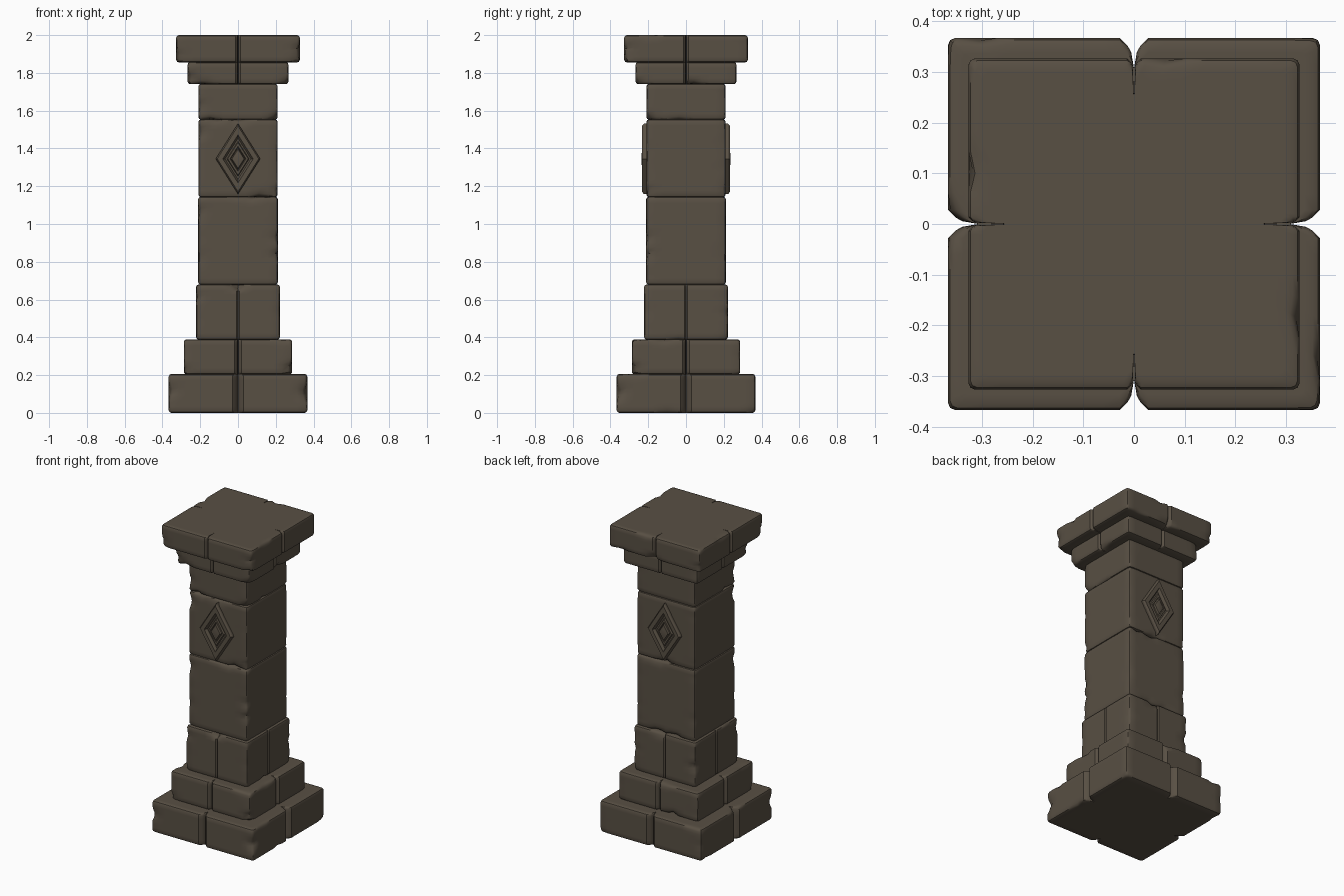
import bpy, bmesh, math, random
from mathutils import Vector, noise

if "Cube" in bpy.data.objects:
    bpy.data.objects.remove(bpy.data.objects["Cube"])

random.seed(7)
stone = bpy.data.materials.new("dark brown stone")
stone.diffuse_color = (0.098, 0.079, 0.057, 1)
stone.use_nodes = True
stone.node_tree.nodes["Principled BSDF"].inputs["Base Color"].default_value = stone.diffuse_color


def finish(bm, name, angle):
    bmesh.ops.remove_doubles(bm, verts=bm.verts, dist=1e-5)
    me = bpy.data.meshes.new(name)
    bm.to_mesh(me)
    bm.free()
    me.materials.append(stone)
    ob = bpy.data.objects.new(name, me)
    bpy.context.collection.objects.link(ob)
    bpy.ops.object.select_all(action='DESELECT')
    ob.select_set(True)
    bpy.context.view_layer.objects.active = ob
    bpy.ops.object.shade_smooth_by_angle(angle=math.radians(angle))
    return ob


def loft(bm, rings):
    # bridge closed rings of points and cap both ends
    vs = [[bm.verts.new(p) for p in r] for r in rings]
    n = len(vs[0])
    for a, b in zip(vs, vs[1:]):
        for j in range(n):
            k = (j + 1) % n
            bm.faces.new((a[j], a[k], b[k], b[j]))
    bm.faces.new(vs[0][::-1])
    bm.faces.new(vs[-1])


def section(h, z, inset, groove, c=0.014):
    # square outline with eased corners and an optional notch in each side
    n = max(8, round(h / 0.022))
    e = h - c
    side = [(-e + 2 * e * i / n, 0) for i in range(n + 1)]
    if groove:
        w, d = groove
        side = [s for s in side if abs(s[0]) > w * 1.2]
        side += [(-w, 0), (-w * .45, w * .55), (-w * .2, w), (0, d),
                 (w * .2, w), (w * .45, w * .55), (w, 0)]
        side.sort()
    s = (h - inset) / h
    pts = [(t * s if abs(t) > 0.04 else t, -(h - inset) + max(0, d - inset * (d > w if groove else 0)))
           for t, d in side]
    m = (h - .3 * c) * s
    pts.append((m, -m))
    out = []
    for q in range(4):
        co, si = ((1, 0), (0, 1), (-1, 0), (0, -1))[q]
        out += [Vector((x * co - y * si, x * si + y * co, z)) for x, y in pts]
    return out


def block(name, z0, z1, h, groove=None, chips=6):
    b = 0.014
    steps = max(4, round((z1 - z0) / 0.022))
    levels = [(z0, 0.09), (z0, 0.05), (z0, b), (z0 + .3 * b, .3 * b)]
    levels += [(z0 + b + (z1 - z0 - 2 * b) * i / steps, 0) for i in range(steps + 1)]
    levels += [(z1 - .3 * b, .3 * b), (z1, b), (z1, 0.03), (z1, 0.05), (z1, 0.09)]
    bm = bmesh.new()
    loft(bm, [section(h, z, i, groove) for z, i in levels])
    # chipped and worn edges
    spots = []
    for i in range(chips):
        t = random.uniform(-h, h)
        z = random.choice((z0, z1, z1))
        if i % 3 == 0:
            t, z = h, random.uniform(z0, z1)
        x, y = random.choice(((t, -h), (h, t), (-t, h), (-h, -t)))
        spots.append((Vector((x, y, z)), random.uniform(.025, .045), random.uniform(.007, .014)))
    zm = (z0 + z1) / 2
    for v in bm.verts:
        p = v.co.copy()
        inward = Vector((-p.x, -p.y, 0)).normalized()
        lift = Vector((0, 0, 1 if p.z < zm else -1)) * (0.6 if z0 > 0 or p.z > zm else 0)
        for c, r, d in spots:
            f = 1 - (p - c).length / r
            if f > 0:
                v.co += (inward + lift) * d * min(1, f * 1.6)
        # gentle wear along the upright corners
        if min(abs(p.x), abs(p.y)) > h - 0.03:
            v.co += inward * max(0, noise.noise(p * 14)) * 0.008
    return finish(bm, name, 40)


# stepped base
block("base_slab", 0.0, 0.206, 0.367, (0.028, 0.06), 10)
block("base_step", 0.204, 0.389, 0.287, (0.018, 0.05), 8)
block("plinth", 0.387, 0.68, 0.222, (0.007, 0.012), 8)
# shaft
block("shaft_lower", 0.678, 1.144, 0.211, None, 9)
block("shaft_emblem_block", 1.142, 1.554, 0.21, None, 7)
block("shaft_upper", 1.552, 1.742, 0.21, None, 5)
# capital
block("capital_step", 1.74, 1.857, 0.267, (0.012, 0.05), 7)
block("capital_slab", 1.855, 2.0, 0.327, (0.014, 0.08), 10)

# raised diamond ornaments on the front and back
for name, s in (("front_diamond", 1), ("back_diamond", -1)):
    prof = [(1, .19), (1, .222), (.93, .234), (.68, .234), (.58, .216), (.5, .216),
            (.46, .226), (.36, .226), (.32, .219), (.27, .232), (.14, .235)]
    bm = bmesh.new()
    loft(bm, [[Vector((s * x * .118 * k, -s * y, 1.345 + z * .187 * k))
               for x, z in ((0, -1), (1, 0), (0, 1), (-1, 0))] for k, y in prof])
    finish(bm, name, 25)
